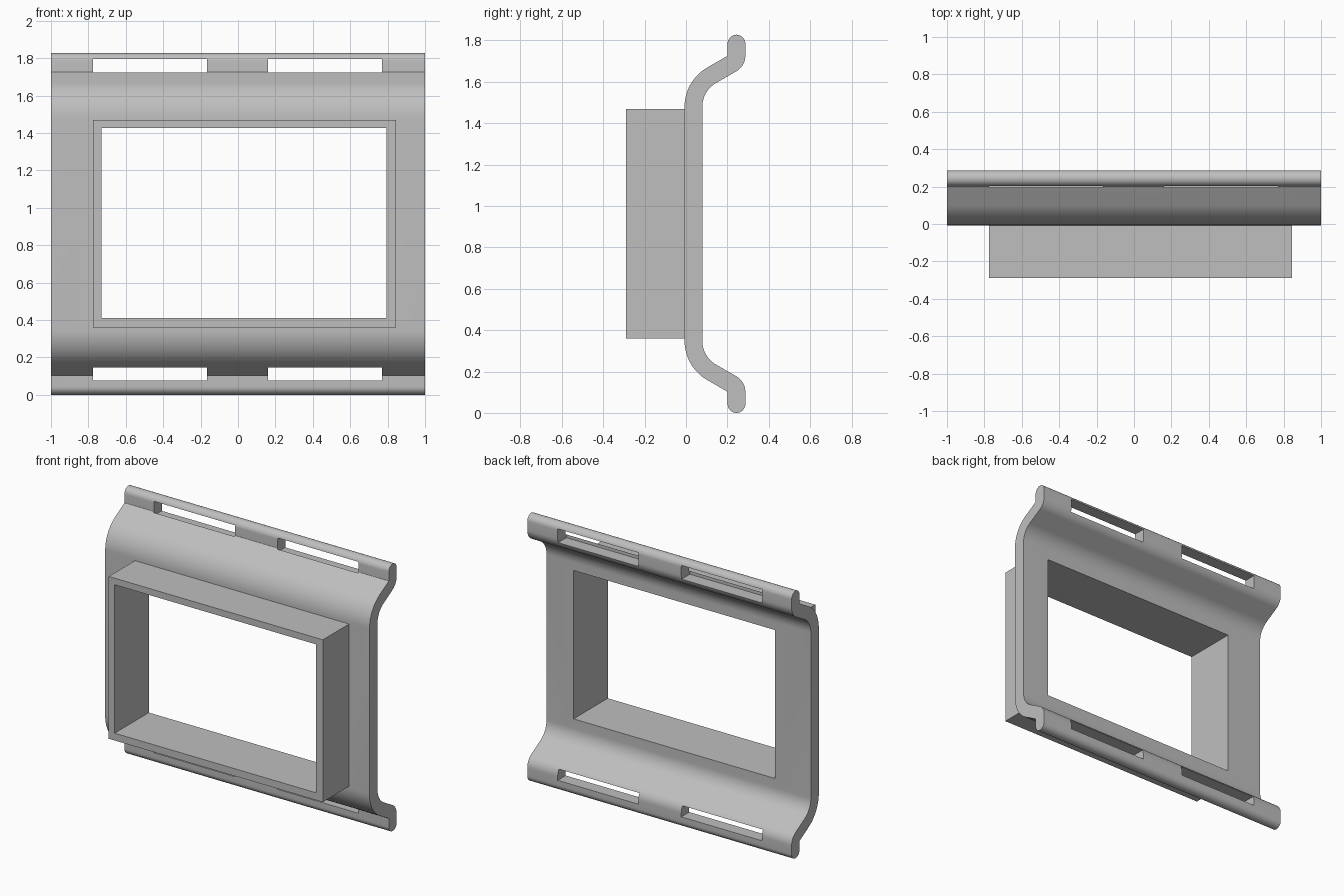
import bpy
import bmesh
from math import sin, cos, pi, radians

if "Cube" in bpy.data.objects:
    bpy.data.objects.remove(bpy.data.objects["Cube"])

grey = bpy.data.materials.new("plain grey")
grey.use_nodes = True
colour = (0.52, 0.52, 0.52, 1)
grey.diffuse_color = colour
grey.node_tree.nodes["Principled BSDF"].inputs["Base Color"].default_value = colour

MID = 0.914      # height of the mirror plane
HALF = 0.043     # half the sheet thickness


def make_object(name, bm):
    bmesh.ops.recalc_face_normals(bm, faces=bm.faces)
    mesh = bpy.data.meshes.new(name)
    bm.to_mesh(mesh)
    bm.free()
    mesh.materials.append(grey)
    obj = bpy.data.objects.new(name, mesh)
    bpy.context.collection.objects.link(obj)
    return obj


def box(name, x, y, z):
    bm = bmesh.new()
    bmesh.ops.create_cube(bm, size=1)
    for v in bm.verts:
        v.co = [(a + b) / 2 + c * (b - a) for c, (a, b) in zip(v.co, (x, y, z))]
    return make_object(name, bm)


def cut(obj, cutters):
    bpy.ops.object.select_all(action='DESELECT')
    bpy.context.view_layer.objects.active = obj
    obj.select_set(True)
    for cutter in cutters:
        cutter.hide_render = True
        mod = obj.modifiers.new("cut", 'BOOLEAN')
        mod.operation = 'DIFFERENCE'
        mod.solver = 'EXACT'
        mod.object = cutter
        bpy.ops.object.modifier_apply(modifier=mod.name)
        bpy.data.objects.remove(cutter)


# Centre line of the upper half: (y, z, angle of travel from vertical)
bend = radians(60)
steps = 14
y, z = 0.036, 1.48
line = [(y, z, 0)]
r1, r2 = 0.175, 0.045
for i in range(1, steps + 1):
    a = bend * i / steps
    line.append((y + r1 * (1 - cos(a)), z + r1 * sin(a), a))
y, z, _ = line[-1]
y, z = y + 0.098, z + 0.0566
for i in range(steps + 1):
    a = bend * (1 - i / steps)
    line.append((y + r2 * (cos(a) - cos(bend)), z + r2 * (sin(bend) - sin(a)), a))
tip_y, tip_z = line[-1][0], 1.785

# Offset the centre line both ways and close it with a round tip
front = [(y - HALF * cos(a), z + HALF * sin(a)) for y, z, a in line]
back = [(y + HALF * cos(a), z - HALF * sin(a)) for y, z, a in line]
tip = [(tip_y - HALF * cos(pi * i / 16), tip_z + HALF * sin(pi * i / 16))
       for i in range(17)]
upper = front + tip + back[::-1]
outline = upper + [(y, 2 * MID - z) for y, z in reversed(upper)]

# Bent plate, extruded across the width
bm = bmesh.new()
face = bm.faces.new([bm.verts.new((-1, y, z)) for y, z in outline])
side = bmesh.ops.extrude_face_region(bm, geom=[face])
new_verts = [g for g in side["geom"] if isinstance(g, bmesh.types.BMVert)]
bmesh.ops.translate(bm, verts=new_verts, vec=(2, 0, 0))
plate = make_object("bent_plate", bm)

# Window and strap slots
WINDOW_X, WINDOW_Z = (-0.73, 0.795), (0.41, 1.425)
cutters = [box("window_cutter", WINDOW_X, (-1, 1), WINDOW_Z)]
for span in ((-0.775, -0.165), (0.16, 0.77)):
    cutters.append(box("top_slot_cutter", span, (0.194, 1), (1.70, 1.795)))
    cutters.append(box("bottom_slot_cutter", span, (0.1, 1), (0.076, 0.147)))
cut(plate, cutters)
bpy.ops.object.shade_smooth_by_angle(angle=radians(25))

# Raised rectangular frame around the window
frame = box("window_frame", (-0.775, 0.845), (-0.29, 0.0), (0.36, 1.47))
cut(frame, [box("frame_cutter", WINDOW_X, (-1, 1), WINDOW_Z)])
